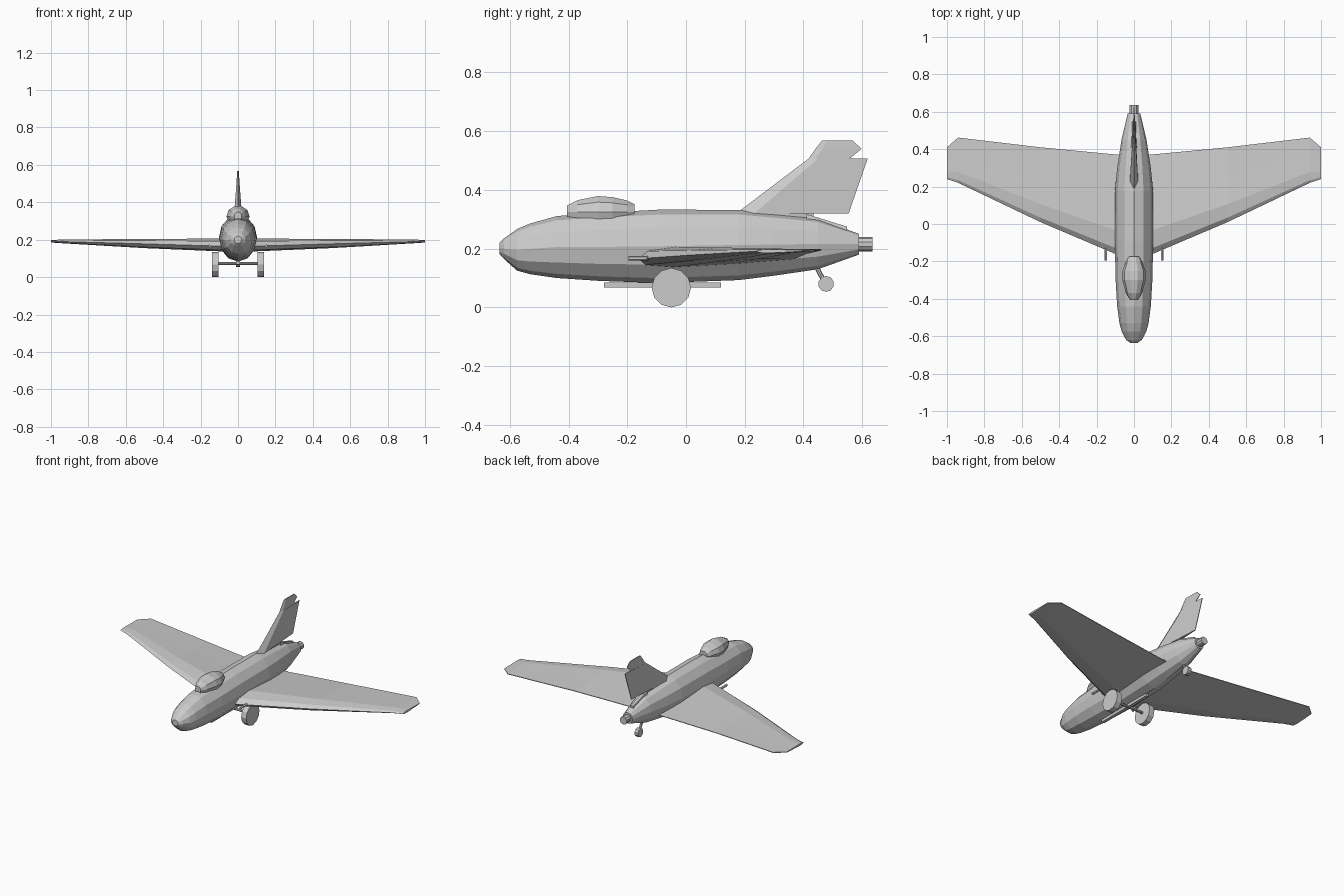
import bpy, bmesh
from math import sin, cos, pi
from mathutils import Vector

if "Cube" in bpy.data.objects:
    bpy.data.objects.remove(bpy.data.objects["Cube"])


def loft(name, rings, mirror=False):
    """Skin a list of equal-length point rings and cap both ends."""
    bm = bmesh.new()
    rows = [[bm.verts.new(p) for p in ring] for ring in rings]
    n = len(rows[0])
    for a, b in zip(rows, rows[1:]):
        for i in range(n):
            j = (i + 1) % n
            bm.faces.new((a[i], a[j], b[j], b[i]))
    bm.faces.new(rows[0])
    bm.faces.new(rows[-1])
    bmesh.ops.recalc_face_normals(bm, faces=bm.faces)
    mesh = bpy.data.meshes.new(name)
    bm.to_mesh(mesh)
    bm.free()
    ob = bpy.data.objects.new(name, mesh)
    bpy.context.collection.objects.link(ob)
    if mirror:
        ob.modifiers.new("Mirror", 'MIRROR')
    return ob


def oval(y, zc, hw, hh, n=12):
    return [(hw * cos(2 * pi * i / n), y, zc + hh * sin(2 * pi * i / n)) for i in range(n)]


def rod(name, a, b, r, n=8):
    a, b = Vector(a), Vector(b)
    d = b - a
    bpy.ops.mesh.primitive_cylinder_add(vertices=n, radius=r, depth=d.length, location=(a + b) / 2)
    ob = bpy.context.object
    ob.rotation_euler = d.to_track_quat('Z', 'Y').to_euler()
    ob.name = name
    return ob


# Fuselage: y, bottom z, top z, half width
stations = [(-.635, .18, .22, .02), (-.62, .165, .235, .042), (-.575, .125, .267, .066),
            (-.53, .113, .286, .078), (-.44, .10, .311, .09), (-.29, .09, .322, .099),
            (-.09, .083, .333, .102), (.18, .093, .332, .102), (.30, .108, .32, .09),
            (.45, .13, .302, .067), (.59, .18, .25, .034)]
loft("fuselage", [oval(y, (b + t) / 2, w, (t - b) / 2) for y, b, t, w in stations])

# Exhaust
rod("exhaust_pipe", (0, .57, .215), (0, .635, .215), .024, 10)

# Canopy: y, half width, top z
canopy = [(-.405, .02, .348), (-.37, .042, .367), (-.30, .062, .382),
          (-.25, .062, .378), (-.20, .042, .366), (-.175, .028, .352)]
loft("canopy", [oval(y, .325, w, t - .325, 10) for y, w, t in canopy])

# Wings: x, leading y, trailing y, leading z, top z, bottom z, trailing z
wing = [(0, -.19, .37, .166, .208, .135, .165), (.10, -.16, .372, .166, .206, .138, .168),
        (.50, .01, .41, .178, .204, .155, .184), (.94, .22, .462, .190, .201, .181, .196),
        (1.0, .24, .41, .191, .198, .185, .194)]


def airfoil(x, le, te, lz, top, bot, tz):
    c = te - le
    return [(x, le, lz), (x, le + .06 * c, lz + .65 * (top - lz)), (x, le + .24 * c, top),
            (x, le + .6 * c, .55 * top + .45 * tz), (x, te, tz + .002), (x, te, tz - .002),
            (x, le + .6 * c, .65 * bot + .35 * tz), (x, le + .24 * c, bot),
            (x, le + .05 * c, lz - .75 * (lz - bot))]


loft("wings", [airfoil(*s) for s in wing], True)


# Tail fin and rudder: z, leading y, trailing y, half thickness
def fin_ring(z, a, b, t):
    m = a + .16 * (b - a)
    return [(0, a, z), (t, m, z), (.002, b, z), (-.002, b, z), (-t, m, z)]


fin = [(.28, .12, .435, .024), (.32, .171, .435, .022), (.32, .171, .554, .022),
       (.507, .418, .619, .008), (.507, .418, .558, .008),
       (.54, .441, .598, .006), (.568, .463, .568, .004)]
loft("tail_fin", [fin_ring(*s) for s in fin])

# Fairing below the rudder
loft("tail_fairing", [[(-w, y, .23), (w, y, .23), (w * .4, y, t), (-w * .4, y, t)]
                      for y, w, t in [(.41, .03, .318), (.548, .018, .275)]])

# Main wheels, wing guns
for s, side in ((-1, "left"), (1, "right")):
    rod(side + "_main_wheel", (s * .104, -.05, .067), (s * .14, -.05, .067), .067, 12)
    rod(side + "_gun", (s * .152, -.195, .167), (s * .152, -.05, .167), .008, 6)
rod("axle", (-.11, -.05, .072), (.11, -.05, .072), .008)

# Belly rail
bpy.ops.mesh.primitive_cube_add(size=1, location=(0, -.08, .077))
bpy.context.object.name = "belly_rail"
bpy.context.object.scale = (.02, .4, .017)

# Tail wheel
rod("tail_wheel_strut", (0, .435, .155), (0, .475, .08), .008)
rod("tail_wheel", (-.012, .477, .08), (.012, .477, .08), .027, 10)
